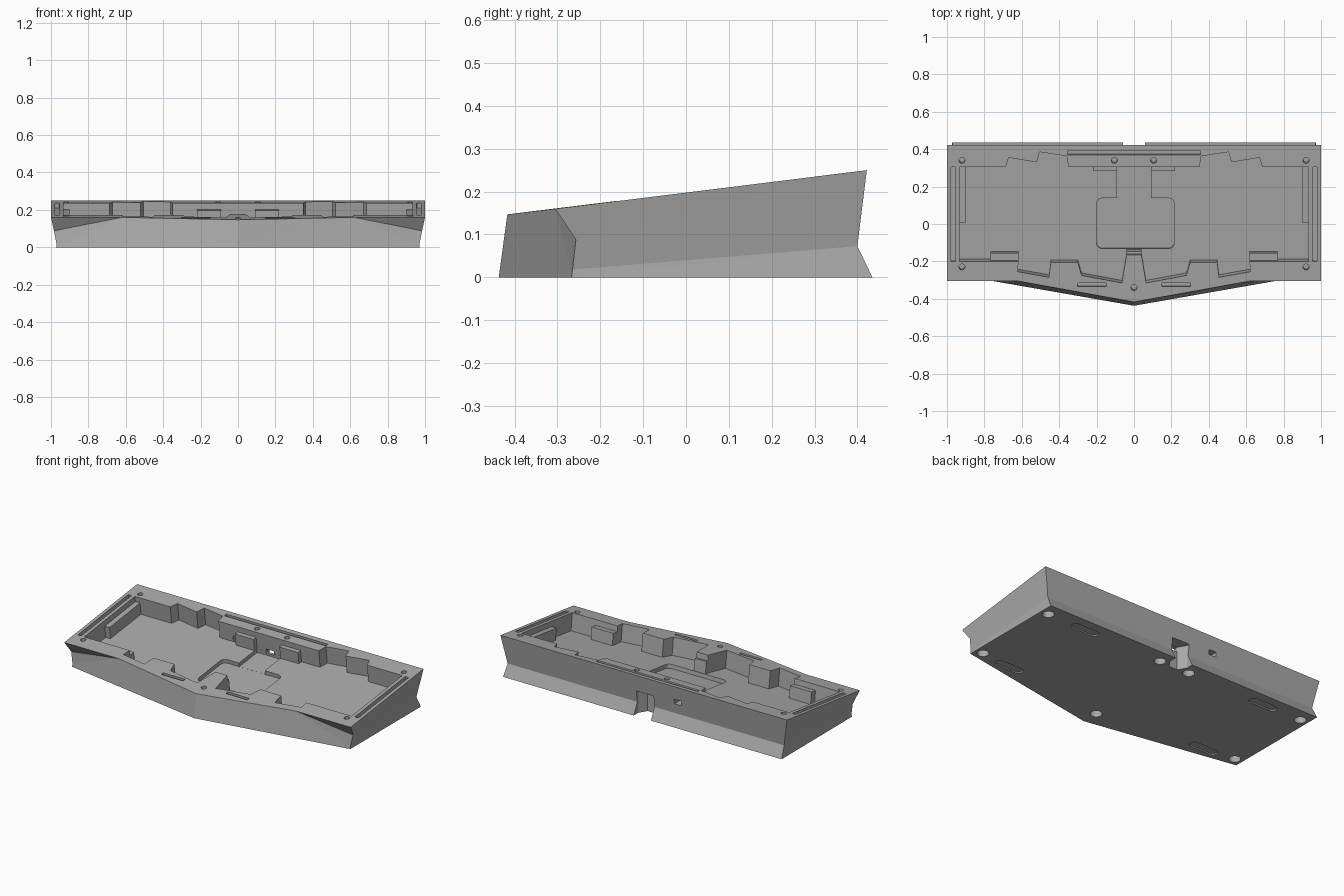
import bpy, bmesh, math
from mathutils import Vector

cube = bpy.data.objects.get("Cube")
if cube:
    bpy.data.objects.remove(cube, do_unlink=True)

SLOPE = 0.1228                       # tilt of the top plane
NORMAL = Vector((0, -SLOPE, 1)).normalized()
FLOOR = -0.11                        # pocket depth below the rim

grey = bpy.data.materials.new("case_grey")
grey.use_nodes = True
grey.diffuse_color = (0.4, 0.4, 0.4, 1)
grey.node_tree.nodes["Principled BSDF"].inputs["Base Color"].default_value = (0.4, 0.4, 0.4, 1)


def add_mesh(name, verts, faces):
    bm = bmesh.new()
    vs = [bm.verts.new(v) for v in verts]
    for f in faces:
        bm.faces.new([vs[i] for i in f])
    bmesh.ops.recalc_face_normals(bm, faces=bm.faces)
    mesh = bpy.data.meshes.new(name)
    bm.to_mesh(mesh)
    bm.free()
    mesh.materials.append(grey)
    obj = bpy.data.objects.new(name, mesh)
    bpy.context.collection.objects.link(obj)
    return obj


def prism(name, pts, low, high, tilted=True):
    """Extrude a plan outline, square to the sloping top or straight up."""
    def place(x, y, d):
        if tilted:
            return Vector((x, y, 0.198 + SLOPE * y)) + NORMAL * d
        return Vector((x, y, d))
    n = len(pts)
    verts = [place(x, y, d) for d in (low, high) for x, y in pts]
    faces = [range(n), range(n, 2 * n)]
    faces += [(i, (i + 1) % n, (i + 1) % n + n, i + n) for i in range(n)]
    return add_mesh(name, verts, faces)


def rounded(x0, x1, y0, y1, r, steps=5):
    pts = []
    corners = ((x1 - r, y1 - r), (x0 + r, y1 - r), (x0 + r, y0 + r), (x1 - r, y0 + r))
    for q, (cx, cy) in enumerate(corners):
        for k in range(steps + 1):
            a = math.pi / 2 * (q + k / steps)
            pts.append((cx + r * math.cos(a), cy + r * math.sin(a)))
    return pts


def rect(x0, x1, y0, y1):
    return [(x0, y0), (x1, y0), (x1, y1), (x0, y1)]


def circle(x, y, r, n=24):
    return [(x + r * math.cos(2 * math.pi * i / n), y + r * math.sin(2 * math.pi * i / n))
            for i in range(n)]


# Outer shell: centre points, then left and right copies of the side points
half = [(0.62, -0.305, 0.16), (1, -0.305, 0.16), (1, 0.422, 0.25),
        (0.984, -0.257, 0.088), (0.97, -0.265, 0.018), (0.965, 0.40, 0.073),
        (0.971, -0.267, 0), (0.972, 0.435, 0)]
verts = [(0, -0.417, 0.147), (0, -0.437, 0)] + half + [(-x, y, z) for x, y, z in half]
side = [(2, 3, 5), (3, 4, 7, 6, 5), (6, 7, 9, 8), (0, 2, 5, 6, 8, 1)]
faces = side + [[i + 8 if i > 1 else i for i in f] for f in side]
faces += [(0, 2, 3, 4, 12, 11, 10), (4, 7, 15, 12), (7, 9, 17, 15), (1, 8, 9, 17, 16)]
case = add_mesh("case", verts, faces)
bm = bmesh.new()
bm.from_mesh(case.data)
bmesh.ops.triangulate(bm, faces=bm.faces)
bmesh.ops.recalc_face_normals(bm, faces=bm.faces)
bm.to_mesh(case.data)
bm.free()

cutters = []


def cut(*args, **kw):
    cutters.append(prism("cutter", *args, **kw))


# Main pocket with its stepped wall
wall = [(0.35, 0.305), (0.36, 0.363), (0.505, 0.385), (0.52, 0.33), (0.67, 0.355),
        (0.687, 0.305), (0.933, 0.305), (0.933, -0.2), (0.617, -0.2), (0.622, -0.255),
        (0.455, -0.285), (0.445, -0.205), (0.30, -0.205), (0.28, -0.275),
        (0.065, -0.315), (0.04, -0.165)]
cut(wall + [(-x, y) for x, y in reversed(wall)], FLOOR, 0.1)

# Shallow floor recess and cable channel
cut(rounded(-0.2, 0.215, -0.145, 0.125, 0.03), FLOOR - 0.025, FLOOR + 0.02)
cut(rect(-0.09, 0.09, 0.1, 0.304), FLOOR - 0.0245, FLOOR + 0.021)

# Rim slots
cut(rect(-0.355, 0.355, 0.37, 0.39), -0.025, 0.05)
for s in (-1, 1):
    cut(rounded(s * 0.967 - 0.012, s * 0.967 + 0.012, -0.2, 0.305, 0.005, 2), -0.025, 0.05)
    cut(rounded(s * 0.225 - 0.077, s * 0.225 + 0.077, -0.335, -0.315, 0.005, 2), -0.025, 0.05)

# Screw holes with wide bores underneath
holes = [(0, -0.34)]
for s in (-1, 1):
    holes += [(s * 0.92, 0.34), (s * 0.92, -0.23), (s * 0.105, 0.34)]
for x, y in holes:
    cut(circle(x, y, 0.016), -0.05, 0.05)
    cut(circle(x, y + 0.01, 0.034), -0.05, 0.04, tilted=False)

# Foot recesses under the case
for s in (-1, 1):
    for x, y in ((0.65, 0.35), (0.71, -0.24)):
        cut(rounded(s * x - 0.095, s * x + 0.095, y - 0.027, y + 0.027, 0.026), -0.05, 0.008,
            tilted=False)

# Back cable notch, its opening to the pocket, and the small port
cut([(-0.06, 0.5), (-0.06, 0.39), (-0.03, 0.34), (0.03, 0.34), (0.06, 0.39), (0.06, 0.5)],
    -0.05, 0.145, tilted=False)
cut(rect(-0.028, 0.028, 0.25, 0.4), 0.115, 0.142, tilted=False)
cut(rect(-0.255, -0.205, 0.25, 0.5), 0.135, 0.165, tilted=False)

for c in cutters:
    c.hide_render = True
    mod = case.modifiers.new("cut", "BOOLEAN")
    mod.operation = "DIFFERENCE"
    mod.solver = "EXACT"
    mod.object = c
deps = bpy.context.evaluated_depsgraph_get()
result = bpy.data.meshes.new_from_object(case.evaluated_get(deps))
case.modifiers.clear()
case.data = result
for c in cutters:
    bpy.data.objects.remove(c, do_unlink=True)

# Raised support tabs inside the pocket
for s, label in ((1, "left"), (-1, "right")):
    def tab(name, x0, x1, y0, y1, top):
        prism(label + name, rect(*sorted((s * x0, s * x1)), y0, y1), FLOOR - 0.01, top)
    tab("_side_tab", 0.9, 0.94, 0, 0.31, -0.035)
    tab("_back_tab", 0.09, 0.22, 0.28, 0.31, -0.035)
    tab("_front_tab", 0.617, 0.767, -0.205, -0.16, -0.035)
prism("center_tab", rect(-0.04, 0.04, -0.17, -0.15), FLOOR - 0.01, -0.035)
